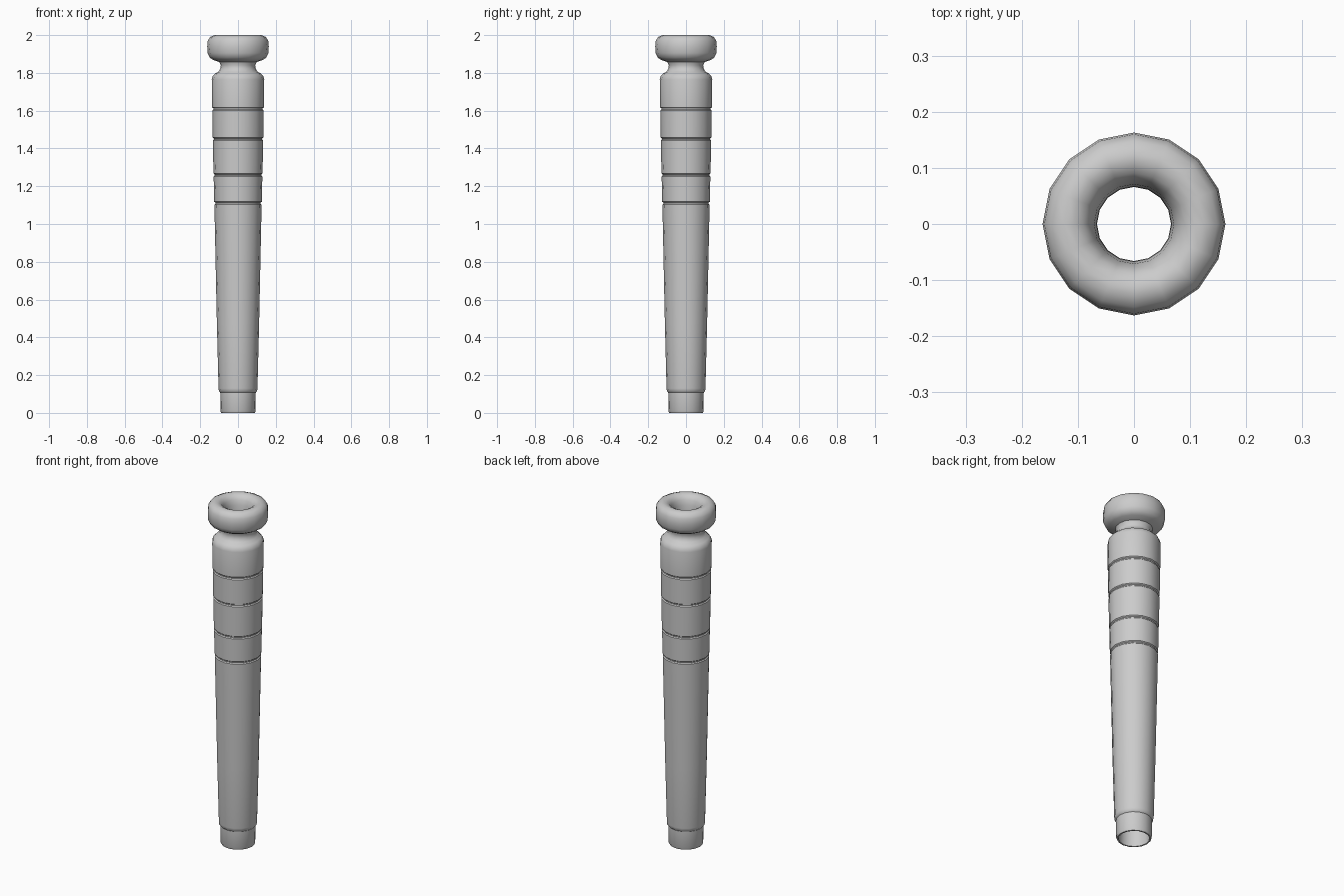
import bpy, bmesh, math

if "Cube" in bpy.data.objects:
    bpy.data.objects.remove(bpy.data.objects["Cube"])

SIDES = 16

grey = bpy.data.materials.new("light grey")
grey.diffuse_color = (0.6, 0.6, 0.6, 1)
grey.use_nodes = True
grey.node_tree.nodes["Principled BSDF"].inputs["Base Color"].default_value = grey.diffuse_color


def lathe(name, profile, closed=False):
    """Spin a list of (radius, height) points around the z axis."""
    bm = bmesh.new()
    rings = [[bm.verts.new((r * math.cos(2 * math.pi * i / SIDES),
                            r * math.sin(2 * math.pi * i / SIDES), z))
              for i in range(SIDES)] for r, z in profile]
    pairs = list(zip(rings, rings[1:]))
    if closed:
        pairs.append((rings[-1], rings[0]))
    for a, b in pairs:
        for i in range(SIDES):
            j = (i + 1) % SIDES
            bm.faces.new((a[i], a[j], b[j], b[i]))
    bmesh.ops.recalc_face_normals(bm, faces=bm.faces)
    mesh = bpy.data.meshes.new(name)
    bm.to_mesh(mesh)
    bm.free()
    mesh.materials.append(grey)
    obj = bpy.data.objects.new(name, mesh)
    bpy.context.collection.objects.link(obj)
    bpy.ops.object.select_all(action='DESELECT')
    obj.select_set(True)
    bpy.context.view_layer.objects.active = obj
    bpy.ops.object.shade_smooth_by_angle(angle=math.radians(40))
    return obj


# Bottom socket and lower tapered shaft
outer = [(0.081, 0.0), (0.089, 0.0), (0.093, 0.01), (0.094, 0.108),
         (0.101, 0.115), (0.103, 0.13), (0.112, 0.48)]

# Thin grooves between the upper bands
for z, r in ((1.11, 0.125), (1.26, 0.129), (1.45, 0.133), (1.61, 0.136)):
    outer += [(r, z - 0.008), (r - 0.005, z - 0.003),
              (r - 0.005, z + 0.003), (r + 0.001, z + 0.008)]

# Shoulder, neck and rounded head
outer += [(0.139, 1.765), (0.134, 1.783), (0.122, 1.796), (0.104, 1.806),
          (0.094, 1.822), (0.091, 1.84), (0.098, 1.857), (0.130, 1.868),
          (0.150, 1.881), (0.161, 1.905), (0.163, 1.94), (0.160, 1.97),
          (0.148, 1.99), (0.125, 2.0), (0.108, 1.998)]

# Funnel mouth and the bore running down to the open bottom
bore = [(0.091, 1.99), (0.079, 1.972), (0.071, 1.945), (0.067, 1.90),
        (0.066, 1.84), (0.070, 1.78), (0.081, 0.02)]

lathe("handle_tube", outer + bore, closed=True)
